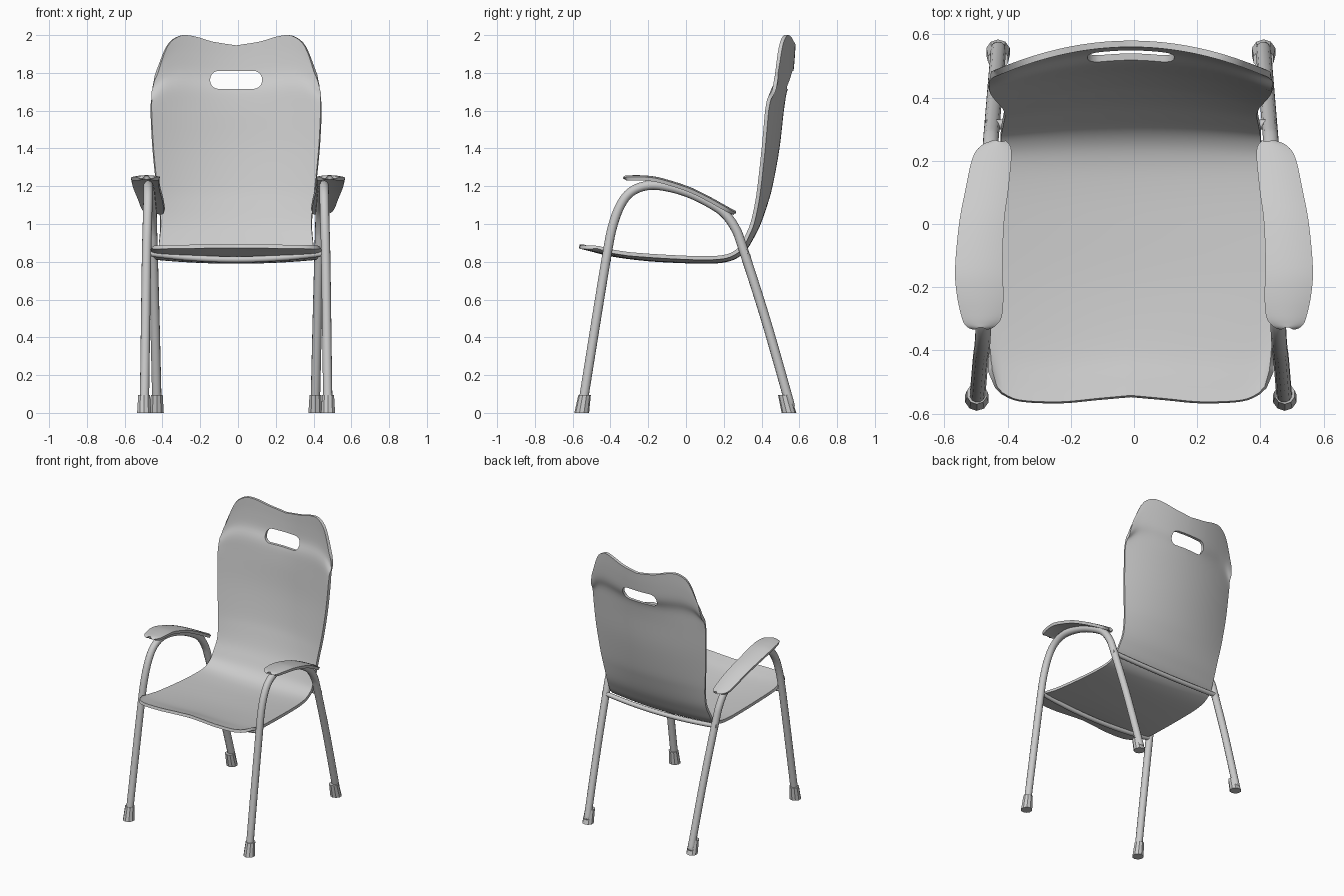
import bpy, bmesh
from mathutils import Vector

cube = bpy.data.objects.get("Cube")
if cube:
    bpy.data.objects.remove(cube, do_unlink=True)

CX = -0.01  # frame and shell sit slightly off the arm centre line

grey = bpy.data.materials.new("light grey")
grey.use_nodes = True
grey.diffuse_color = (0.6, 0.6, 0.6, 1)
grey.node_tree.nodes["Principled BSDF"].inputs["Base Color"].default_value = (0.6, 0.6, 0.6, 1)


def spline(points, steps):
    """Smooth samples through a list of tuples."""
    p = [Vector(q) for q in points]
    p = [2 * p[0] - p[1]] + p + [2 * p[-1] - p[-2]]
    out = []
    for a, b, c, d in zip(p, p[1:], p[2:], p[3:]):
        for i in range(steps):
            t = i / steps
            out.append(0.5 * (2 * b + (c - a) * t + (2 * a - 5 * b + 4 * c - d) * t * t
                              + (3 * b - a - 3 * c + d) * t ** 3))
    return out + [p[-2]]


def lookup(samples, u):
    """Height of a sampled (u, value) curve at u."""
    for a, b in zip(samples, samples[1:]):
        if u <= b[0]:
            return a[1] + (b[1] - a[1]) * (u - a[0]) / (b[0] - a[0])
    return samples[-1][1]


def select(ob):
    bpy.ops.object.select_all(action='DESELECT')
    ob.select_set(True)
    bpy.context.view_layer.objects.active = ob


def finish(ob, angle=0.6):
    select(ob)
    for mod in list(ob.modifiers):
        bpy.ops.object.modifier_apply(modifier=mod.name)
    ob.data.materials.clear()
    ob.data.materials.append(grey)
    bpy.ops.object.shade_smooth_by_angle(angle=angle)


def mesh_object(name, bm):
    bmesh.ops.recalc_face_normals(bm, faces=bm.faces)
    me = bpy.data.meshes.new(name)
    bm.to_mesh(me)
    bm.free()
    ob = bpy.data.objects.new(name, me)
    bpy.context.collection.objects.link(ob)
    return ob


def sheet(name, rows, columns, point, thickness):
    """Thin bent sheet; point(row, u) gives each position, u from -1 to 1."""
    bm = bmesh.new()
    grid = [[bm.verts.new(point(r, 2 * i / columns - 1)) for i in range(columns + 1)] for r in rows]
    for a, b in zip(grid, grid[1:]):
        for i in range(columns):
            bm.faces.new((a[i], a[i + 1], b[i + 1], b[i]))
    ob = mesh_object(name, bm)
    mod = ob.modifiers.new("thickness", 'SOLIDIFY')
    mod.thickness = thickness
    mod.offset = 0
    return ob


def tube(name, points, radius):
    curve = bpy.data.curves.new(name, 'CURVE')
    curve.dimensions = '3D'
    curve.bevel_depth = radius
    curve.bevel_resolution = 4
    curve.use_fill_caps = True
    path = curve.splines.new('POLY')
    path.points.add(len(points) - 1)
    for dst, src in zip(path.points, points):
        dst.co = (*src, 1)
    ob = bpy.data.objects.new(name, curve)
    bpy.context.collection.objects.link(ob)
    select(ob)
    bpy.ops.object.convert(target='MESH')
    finish(bpy.context.view_layer.objects.active)


# Seat and back shell: y, z, half width, forward wrap and rise at the edges
shell_rows = spline([
    (-.565, .882, .445, 0, -.005), (-.50, .864, .447, 0, 0), (-.40, .838, .447, 0, .012),
    (-.2, .813, .435, 0, .02), (0, .802, .425, 0, .02), (.12, .80, .42, 0, .02),
    (.2, .806, .415, 0, .02), (.26, .825, .412, -.01, .018), (.31, .865, .41, -.02, .01),
    (.35, .93, .405, -.03, 0), (.385, 1.0, .40, -.035, 0), (.42, 1.1, .407, -.047, 0),
    (.448, 1.2, .42, -.06, 0), (.485, 1.4, .44, -.075, 0), (.508, 1.6, .45, -.08, 0),
    (.525, 1.72, .448, -.085, 0), (.553, 1.8, .445, -.09, 0), (.564, 1.9, .436, -.09, 0),
    (.57, 2.0, .42, -.09, 0)], 4)
crest = spline([(0, -.055), (.3, -.035), (.5, -.01), (.667, 0), (.786, -.02),
                (.857, -.05), (.917, -.1), (1, -.2)], 4)
lip = spline([(0, .02), (.25, .01), (.5, 0), (.78, .005), (.9, .025), (.96, .05), (1, .1)], 4)


def shell_point(row, u):
    y, z, half, wrap, rise = row
    a = abs(u)
    front = min(max((-.3 - y) / .265, 0), 1)
    top = min(max((z - 1.6) / .4, 0), 1)
    return (CX + u * half, y + wrap * a ** 2 + lookup(lip, a) * front,
            z + rise * a ** 2 + lookup(crest, a) * top)


shell = sheet("seat_and_back", shell_rows, 48, shell_point, .02)

# Hand hole: rounded slot cut through the back
bm = bmesh.new()
bmesh.ops.create_cube(bm, size=1)
for v in bm.verts:
    v.co = (CX + v.co.x * .275, .5 + v.co.y * .4, 1.763 + v.co.z * .095)
edges = [e for e in bm.edges if abs(e.verts[0].co.y - e.verts[1].co.y) > .1]
bmesh.ops.bevel(bm, geom=edges, offset=.045, segments=8, profile=.5, affect='EDGES')
cutter = mesh_object("hand_hole_cutter", bm)
cutter.hide_render = True
cut = shell.modifiers.new("hand_hole", 'BOOLEAN')
cut.operation = 'DIFFERENCE'
cut.object = cutter
finish(shell)
bpy.data.objects.remove(cutter, do_unlink=True)

# Leg frames, feet and armrests on both sides
leg_path = spline([(.487, -.548, .03), (.484, -.53, .15), (.475, -.425, .8), (.47, -.385, 1.0),
                   (.467, -.335, 1.12), (.466, -.275, 1.18), (.465, -.19, 1.205),
                   (.46, -.09, 1.195), (.455, .02, 1.162), (.45, .13, 1.108), (.445, .205, 1.055),
                   (.443, .262, .975), (.44, .30, .875), (.43, .42, .5), (.42, .54, .08),
                   (.42, .552, .03)], 6)
arm_rows = spline([
    (-.325, .485, .02, 1.245), (-.317, .485, .045, 1.246), (-.29, .482, .062, 1.248),
    (-.22, .487, .072, 1.247), (-.14, .491, .073, 1.236), (0, .482, .069, 1.193),
    (.1, .466, .066, 1.147), (.2, .45, .06, 1.092), (.24, .438, .045, 1.07),
    (.257, .425, .015, 1.062)], 4)

for side, label in ((1, "left"), (-1, "right")):
    tube(label + "_leg_frame", [(CX + side * x, y, z) for x, y, z in leg_path], .025)

    for end, x, y, lean in (("front", .487, -.552, .16), ("rear", .42, .545, -.26)):
        bm = bmesh.new()
        bmesh.ops.create_cone(bm, cap_ends=True, segments=10, radius1=.039, radius2=.033, depth=.095)
        for v in bm.verts:
            v.co.z += .0475
            v.co += Vector((CX + side * x, y + lean * v.co.z, 0))
        finish(mesh_object(f"{label}_{end}_foot", bm))

    def arm_point(row, u):
        y, x, half, z = row
        return (side * (x + u * half), y, z - .008 * u * u)

    finish(sheet(label + "_armrest", arm_rows, 12, arm_point, .02))

# Crossbars under the shell
for name, y, bow, z, sag in (("front_crossbar", -.412, 0, .845, .033),
                             ("rear_crossbar", .312, .015, .85, .02)):
    bar = [(CX + .46 * u, y + bow * (1 - u * u), z - sag * (1 - u * u))
           for u in (i / 10 - 1 for i in range(21))]
    tube(name, bar, .016)
